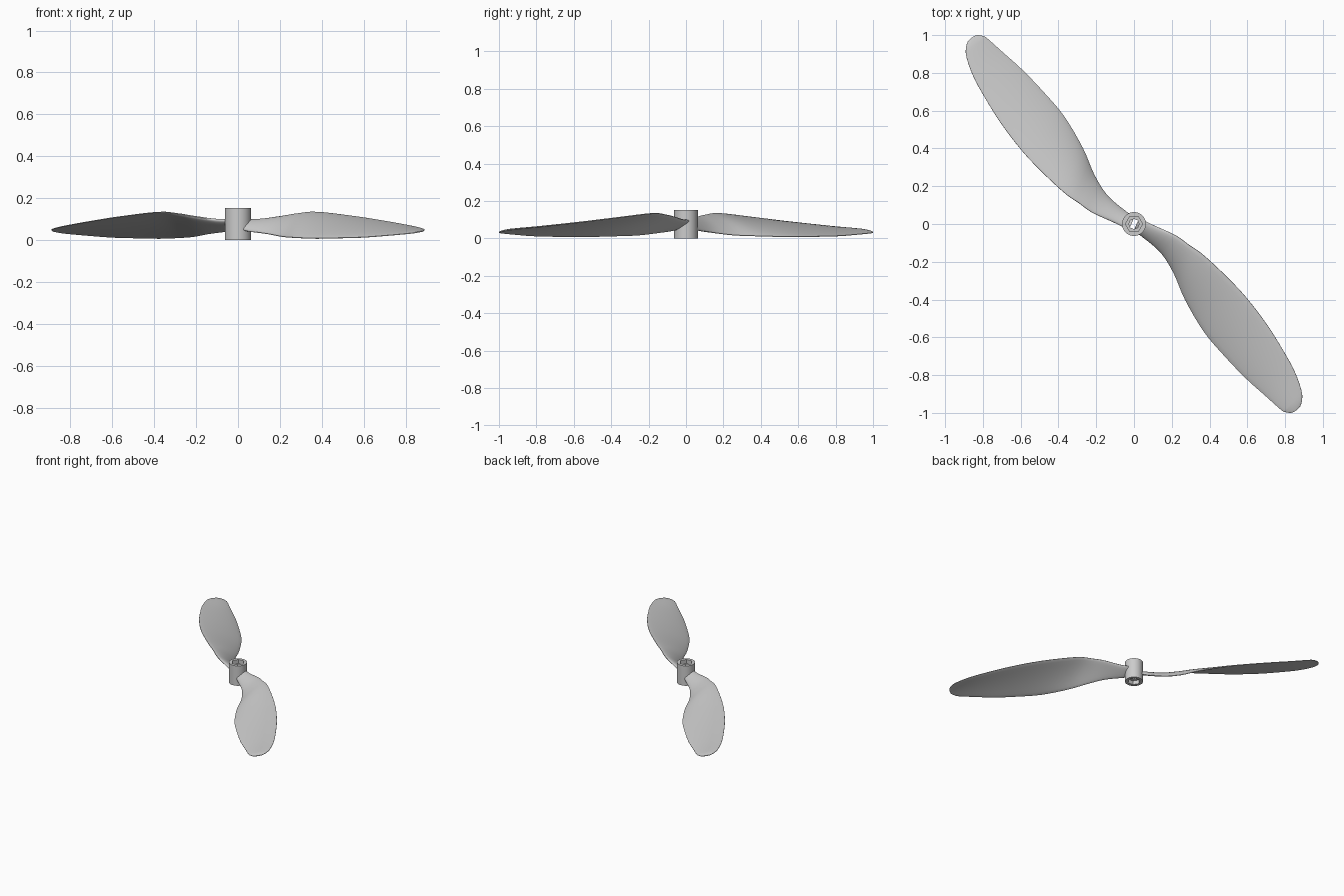
import bpy, bmesh, math
from mathutils import Vector

if "Cube" in bpy.data.objects:
    bpy.data.objects.remove(bpy.data.objects["Cube"])


def make_object(name, bm, angle=35):
    bmesh.ops.recalc_face_normals(bm, faces=bm.faces)
    mesh = bpy.data.meshes.new(name)
    bm.to_mesh(mesh)
    bm.free()
    ob = bpy.data.objects.new(name, mesh)
    bpy.context.collection.objects.link(ob)
    bpy.ops.object.select_all(action='DESELECT')
    ob.select_set(True)
    bpy.context.view_layer.objects.active = ob
    bpy.ops.object.shade_smooth_by_angle(angle=math.radians(angle))
    return ob


def skin(bm, loops, wrap):
    """Join successive closed vertex loops with quads."""
    rows = [[bm.verts.new(p) for p in loop] for loop in loops]
    count = len(rows) if wrap else len(rows) - 1
    for i in range(count):
        a, b = rows[i], rows[(i + 1) % len(rows)]
        for j in range(len(a)):
            k = (j + 1) % len(a)
            bm.faces.new((a[j], a[k], b[k], b[j]))
    return rows


def catmull(pts, i, t):
    p0, p1 = pts[max(i - 1, 0)], pts[i]
    p2, p3 = pts[i + 1], pts[min(i + 2, len(pts) - 1)]
    return 0.5 * (2 * p1 + (p2 - p0) * t + (2 * p0 - 5 * p1 + 4 * p2 - p3) * t * t
                  + (3 * p1 - p0 - 3 * p2 + p3) * t ** 3)


# Blade stations: high edge xyz, low edge xyz, thickness
STATIONS = [
    (0.03, 0.03, 0.095, 0.00, -0.04, 0.060, 0.030),
    (0.11, -0.01, 0.098, 0.04, -0.065, 0.045, 0.028),
    (0.22, -0.06, 0.115, 0.14, -0.15, 0.030, 0.023),
    (0.29, -0.11, 0.127, 0.21, -0.26, 0.017, 0.020),
    (0.38, -0.175, 0.134, 0.27, -0.40, 0.012, 0.019),
    (0.56, -0.35, 0.113, 0.37, -0.57, 0.008, 0.018),
    (0.695, -0.52, 0.092, 0.48, -0.70, 0.010, 0.016),
    (0.79, -0.67, 0.075, 0.59, -0.815, 0.013, 0.014),
    (0.85, -0.78, 0.063, 0.69, -0.905, 0.020, 0.012),
    (0.886, -0.88, 0.053, 0.78, -0.985, 0.028, 0.010),
    (0.89, -0.93, 0.048, 0.80, -0.995, 0.030, 0.009),
    (0.88, -0.965, 0.042, 0.83, -1.00, 0.033, 0.007),
    (0.865, -0.982, 0.039, 0.85, -0.993, 0.036, 0.005),
]


def blade_section(high, low, thick):
    """Thin airfoil: cambered upper face, gently hollow lower face."""
    chord = low - high
    normal = chord.cross(Vector((0.66, -0.75, 0))).normalized()
    if normal.z < 0:
        normal.negate()
    camber = 0.035 * chord.length
    n = 10
    upper, lower = [], []
    for k in range(n + 1):
        s = 0.5 - 0.5 * math.cos(math.pi * k / n)
        bump = 4 * s * (1 - s)
        mid = high + chord * s + normal * camber * bump
        half = 0.5 * (0.003 + (thick - 0.003) * math.sqrt(bump))
        upper.append(mid + normal * half)
        lower.append(mid - normal * half)
    return upper + lower[::-1]


highs = [Vector(s[0:3]) for s in STATIONS]
lows = [Vector(s[3:6]) for s in STATIONS]
steps = 4

for name, turn in (("front_blade", 1), ("rear_blade", -1)):
    loops = []
    for i in range(len(STATIONS) - 1):
        last = i == len(STATIONS) - 2
        for j in range(steps + (1 if last else 0)):
            t = j / steps
            thick = STATIONS[i][6] * (1 - t) + STATIONS[i + 1][6] * t
            sec = blade_section(catmull(highs, i, t), catmull(lows, i, t), thick)
            loops.append([(turn * p.x, turn * p.y, p.z) for p in sec])
    bm = bmesh.new()
    rows = skin(bm, loops, False)
    bm.faces.new(rows[0])
    bm.faces.new(rows[-1])
    make_object(name, bm)


# Hub: tube with a hexagonal recess at each end and an eight-sided shaft bore
def ring(radius, z, sides=0, n=48):
    pts = []
    for k in range(n):
        a = 2 * math.pi * k / n
        r = radius
        if sides:
            step = 2 * math.pi / sides
            r = radius * math.cos(step / 2) / math.cos(a % step - step / 2)
        pts.append((r * math.cos(a), r * math.sin(a), z))
    return pts


HEIGHT, RECESS = 0.153, 0.03
bm = bmesh.new()
skin(bm, [
    ring(0.063, 0), ring(0.063, HEIGHT),
    ring(0.045, HEIGHT, 6), ring(0.045, HEIGHT - RECESS, 6),
    ring(0.027, HEIGHT - RECESS, 8), ring(0.027, RECESS, 8),
    ring(0.045, RECESS, 6), ring(0.045, 0, 6),
], True)
make_object("hub", bm, 30)
